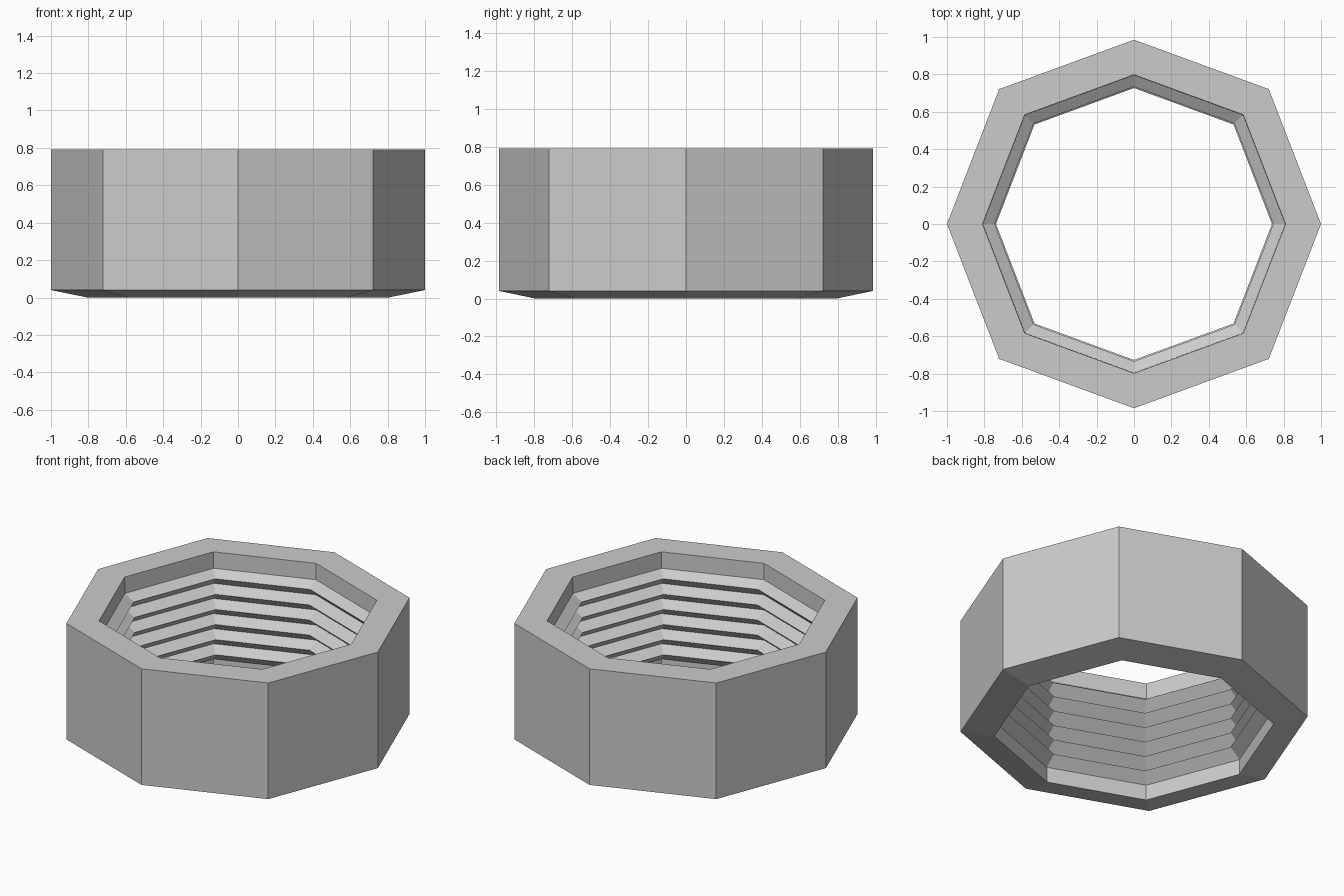
import bpy, bmesh

if "Cube" in bpy.data.objects:
    bpy.data.objects.remove(bpy.data.objects["Cube"])

# Slightly uneven octagon used for every ring, at radius 1
D = 0.721
OCTAGON = [(1, 0), (D, D), (0, 0.985), (-D, D),
           (-1, 0), (-D, -D), (0, -0.985), (D, -D)]

# Closed wall profile (radius, z): bevelled foot, outer wall, flat top, plain lip
profile = [(0.805, 0.0), (1.0, 0.04), (1.0, 0.79), (0.81, 0.79)]

# Threaded bore: six V-shaped ridges between the two plain lips
RIDGES, TOP, BOTTOM = 6, 0.685, 0.1
pitch = (TOP - BOTTOM) / RIDGES
for i in range(RIDGES):
    z = TOP - i * pitch
    profile.append((0.808, z))
    profile.append((0.745 if i == 0 else 0.738, z - 0.4 * pitch))
profile.append((0.806, BOTTOM))


def sweep(name, profile, outline):
    """Sweep a closed profile around a closed outline."""
    bm = bmesh.new()
    rings = [[bm.verts.new((r * x, r * y, z)) for x, y in outline]
             for r, z in profile]
    n = len(outline)
    for i, a in enumerate(rings):
        b = rings[(i + 1) % len(rings)]
        for j in range(n):
            k = (j + 1) % n
            bm.faces.new((a[j], a[k], b[k], b[j]))
    bmesh.ops.recalc_face_normals(bm, faces=bm.faces)
    mesh = bpy.data.meshes.new(name)
    bm.to_mesh(mesh)
    bm.free()
    obj = bpy.data.objects.new(name, mesh)
    bpy.context.collection.objects.link(obj)
    return obj


sweep("threaded_ring", profile, OCTAGON)
